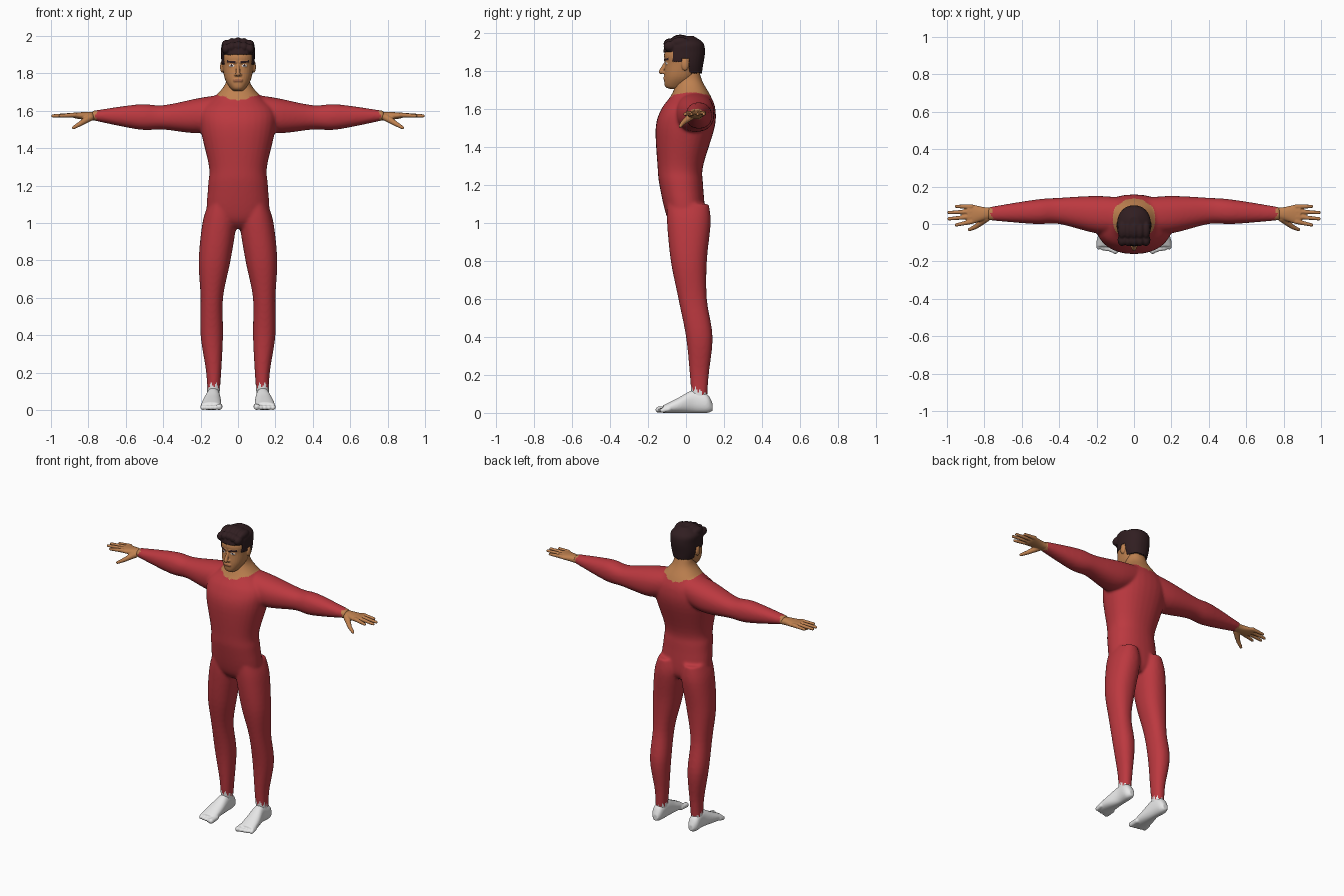
import bpy, bmesh, math
from mathutils import Vector, Matrix

cube = bpy.data.objects.get("Cube")
if cube:
    bpy.data.objects.remove(cube, do_unlink=True)


def material(name, red, green, blue):
    mat = bpy.data.materials.new(name)
    mat.use_nodes = True
    colour = (red, green, blue, 1)
    mat.diffuse_color = colour
    mat.node_tree.nodes["Principled BSDF"].inputs["Base Color"].default_value = colour
    return mat


RED = material("red_suit", .5, .04, .05)
SKIN = material("tan_skin", .52, .22, .08)
WHITE = material("white_socks", .8, .8, .8)
HAIR = material("dark_brown_hair", .03, .013, .015)
LIPS = material("lip_brown", .36, .13, .06)

# Where the section axes (a, b) and the length t go for each direction
PLACE = {
    "x": lambda t, a, b: (t, a, b),
    "y": lambda t, a, b: (a, t, b),
    "z": lambda t, a, b: (a, b, t),
}


def spline(rows, steps=5):
    """Smoothly interpolate between neighbouring section rows."""
    rows = [Vector(row) for row in rows]
    last = len(rows) - 1
    result = []
    for i, (start, end) in enumerate(zip(rows, rows[1:])):
        leave = (end - rows[max(i - 1, 0)]) / 2
        arrive = (rows[min(i + 2, last)] - start) / 2
        for k in range(steps):
            t = k / steps
            ease = t * t * (3 - 2 * t)
            rest = 1 - t
            result.append(start.lerp(end, ease) + leave * (t * rest * rest) - arrive * (t * t * rest))
    return result + [rows[-1]]


def rounded(value):
    """Slightly squared circle coordinate."""
    return math.copysign(abs(value) ** .9, value)


def tube(bm, axis, rows, side=1, sides=32):
    """Loft rounded sections (t, a_min, a_max, b_min, b_max)."""
    rings = []
    for t, a_min, a_max, b_min, b_max in spline(rows):
        ring = []
        for i in range(sides):
            angle = math.tau * i / sides
            a = (a_min + a_max + (a_max - a_min) * rounded(math.cos(angle))) / 2
            b = (b_min + b_max + (b_max - b_min) * rounded(math.sin(angle))) / 2
            x, y, z = PLACE[axis](t, a, b)
            ring.append(bm.verts.new((x * side, y, z)))
        rings.append(ring)
    for low, high in zip(rings, rings[1:]):
        for i in range(sides):
            j = (i + 1) % sides
            bm.faces.new((low[i], low[j], high[j], high[i]))
    bm.faces.new(rings[0])
    bm.faces.new(rings[-1])


def column(bm, rows):
    """Symmetric upright loft from (z, half_width, front, back)."""
    tube(bm, "z", [(z, -half, half, front, back) for z, half, front, back in rows])


def ball(bm, position, size):
    bmesh.ops.create_uvsphere(bm, u_segments=16, v_segments=10, radius=1,
                              matrix=Matrix.Translation(position) @ Matrix.Diagonal((*size, 1)))


def bone(bm, start, end, start_radius, end_radius):
    """Round-ended tapered rod."""
    start, end = Vector(start), Vector(end)
    along = end - start
    turn = along.to_track_quat("Z", "Y").to_matrix().to_4x4()
    bmesh.ops.create_cone(bm, cap_ends=True, segments=16, depth=along.length,
                          radius1=start_radius, radius2=end_radius,
                          matrix=Matrix.Translation((start + end) / 2) @ turn)
    ball(bm, start, [start_radius] * 3)
    ball(bm, end, [end_radius] * 3)


def finish(name, bm, voxel, smooth, materials, rule=None):
    """Fuse overlapping pieces into one smooth skin and colour it by rule."""
    bmesh.ops.recalc_face_normals(bm, faces=bm.faces)
    mesh = bpy.data.meshes.new(name)
    bm.to_mesh(mesh)
    bm.free()
    part = bpy.data.objects.new(name, mesh)
    bpy.context.collection.objects.link(part)
    fuse = part.modifiers.new("fuse", "REMESH")
    fuse.mode = "VOXEL"
    fuse.voxel_size = voxel
    soften = part.modifiers.new("soften", "SMOOTH")
    soften.factor = .5
    soften.iterations = smooth
    depsgraph = bpy.context.evaluated_depsgraph_get()
    fused = bpy.data.meshes.new_from_object(part.evaluated_get(depsgraph))
    part.modifiers.clear()
    part.data = fused
    fused.materials.clear()
    for mat in materials:
        fused.materials.append(mat)
    for face in fused.polygons:
        face.use_smooth = True
        face.material_index = materials.index(rule(*face.center)) if rule else 0
    return part


# Body suit: torso with neck, arms and legs
bm = bmesh.new()
column(bm, [(.97, .05, -.05, .07), (1.03, .16, -.1, .1), (1.2, .16, -.14, .09), (1.3, .155, -.15, .09),
            (1.5, .2, -.16, .15), (1.6, .2, -.13, .155), (1.67, .13, -.08, .13),
            (1.74, .07, -.05, .09), (1.8, .06, -.04, .07)])
for side in (1, -1):
    tube(bm, "x", [(.06, -.05, .14, 1.52, 1.69), (.2, -.05, .15, 1.48, 1.67), (.4, 0, .14, 1.5, 1.63),
                   (.53, 0, .13, 1.5, 1.635), (.78, .02, .09, 1.55, 1.6)], side)
    tube(bm, "z", [(1.1, .03, .16, -.1, .12), (1, .01, .19, -.1, .13), (.8, .04, .21, -.08, .11),
                   (.6, .08, .2, -.04, .11), (.4, .08, .2, 0, .14), (.2, .09, .17, .02, .12),
                   (.06, .1, .165, .03, .11)], side)


def suit_rule(x, y, z):
    x = abs(x)
    if z < .3:  # ragged ankle edge
        ripple = math.sin(9 * math.atan2(y - .07, x - .13)) / 80
        return WHITE if z + y / 2 < .15 + ripple else RED
    collar = 1.65 + x / 3 + math.sin(110 * x) / 250
    bare_neck = x < .115 and z > collar
    bare_wrist = x > .76 + math.sin(150 * y) / 120
    return SKIN if bare_neck or bare_wrist else RED


finish("body_suit", bm, .008, 9, [RED, SKIN, WHITE], suit_rule)

# Hands and feet
for side, label in ((1, "left"), (-1, "right")):
    bm = bmesh.new()
    tube(bm, "x", [(.75, .03, .09, 1.55, 1.59), (.8, .02, .09, 1.55, 1.595),
                   (.87, 0, .105, 1.56, 1.59), (.89, .01, .1, 1.57, 1.59)])
    for i in range(4):
        reach = .99 if i in (1, 2) else .95
        bone(bm, (.87, .012 + i * .027, 1.578), (reach, i * .033 - .005, 1.573), .013, .009)
    knuckle = (.845, -.014, 1.53)
    bone(bm, (.79, .03, 1.565), knuckle, .02, .013)
    bone(bm, knuckle, (.88, -.03, 1.51), .013, .009)
    bmesh.ops.scale(bm, vec=(side, 1, 1), verts=bm.verts)
    finish(label + "_hand", bm, .004, 3, [SKIN])

    bm = bmesh.new()
    tube(bm, "y", [(.14, .115, .15, .01, .05), (.11, .1, .17, 0, .1), (.04, .095, .17, 0, .12),
                   (-.04, .09, .19, 0, .08), (-.12, .09, .2, 0, .04)])
    for i in range(5):
        radius = .013 if i else .017
        x = .1 + i * .022
        bone(bm, (x, -.09, .02), (x, i * .005 - .144, radius), radius, radius)
    bmesh.ops.scale(bm, vec=(side, 1, 1), verts=bm.verts)
    finish(label + "_foot", bm, .005, 3, [WHITE])

# Head with nose, brow, lips, eyes and ears
EYE_X, EYE_Z, MOUTH_Z = .034, 1.842, 1.762
bm = bmesh.new()
column(bm, [(1.705, .02, -.08, -.03), (1.72, .04, -.11, 0), (1.77, .07, -.115, .05), (1.84, .083, -.11, .08),
            (1.89, .085, -.115, .085), (1.94, .07, -.09, .07), (1.97, .03, -.05, .03)])
bone(bm, (0, -.11, EYE_Z), (0, -.131, 1.797), .007, .013)
bone(bm, (-.016, -.11, MOUTH_Z), (.016, -.11, MOUTH_Z), .01, .01)
for side in (1, -1):
    ball(bm, (side * .011, -.117, 1.793), (.01, .01, .008))
    bone(bm, (side * .014, -.108, 1.86), (side * .05, -.09, 1.864), .01, .01)
    ball(bm, (side * EYE_X, -.094, EYE_Z), (.016, .014, .011))
    ball(bm, (side * .085, -.005, 1.835), (.011, .02, .032))


def face_rule(x, y, z):
    x = abs(x)
    if y > -.07:
        return SKIN
    brow = .012 < x < .058 and abs(z - 1.858 - x / 9) < .0055
    across, up = x - EYE_X, z - EYE_Z
    if brow or math.hypot(across, up) < .0065:
        return HAIR
    if math.hypot(across, up * 2) < .014:
        return WHITE
    return LIPS if x < .024 and abs(z - MOUTH_Z) < .006 else SKIN


finish("head", bm, .0035, 3, [SKIN, HAIR, WHITE, LIPS], face_rule)

# Hair: a full cap with waves, trimmed along the hairline
bm = bmesh.new()
column(bm, [(1.77, .06, -.05, .08), (1.83, .085, -.11, .09), (1.9, .09, -.12, .1),
            (1.95, .085, -.1, .09), (1.985, .03, -.05, .04)])
for i in range(-2, 3):
    x = i * .032
    lift = .03 * math.cos(i / 2)
    ball(bm, (x, -.085, 1.915 + lift), (.024, .034, .028))
    ball(bm, (x, -.03, 1.935 + lift), (.024, .05, .028))
hair = finish("hair", bm, .005, 3, [HAIR])


def below_hairline(face):
    x, y, z = face.calc_center_median()
    if y < -.07:
        return z < 1.9
    if y < -.025:
        return z < 1.85
    return z < (1.868 if y < .018 else 1.79)


bm = bmesh.new()
bm.from_mesh(hair.data)
bmesh.ops.delete(bm, geom=[face for face in bm.faces if below_hairline(face)], context="FACES")
bm.to_mesh(hair.data)
bm.free()
shell = hair.modifiers.new("thickness", "SOLIDIFY")
shell.thickness = .012
shell.offset = -1
